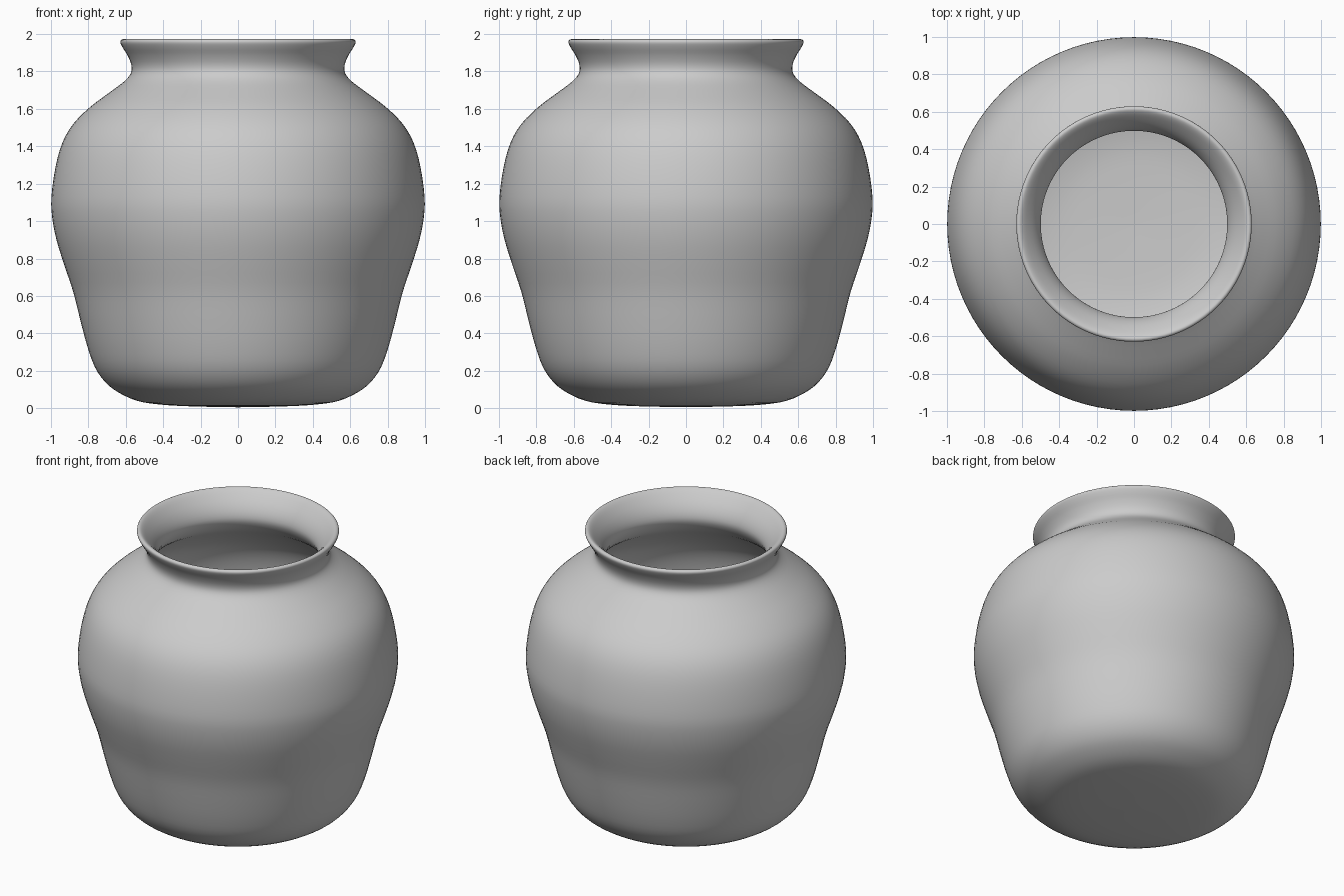
import bpy, bmesh, math
from mathutils import Vector

if "Cube" in bpy.data.objects:
    bpy.data.objects.remove(bpy.data.objects["Cube"])

SEGMENTS = 96

# Outer silhouette from bottom centre to lip (radius, height)
outer = [(0, 0.005), (0.25, 0.01), (0.42, 0.02), (0.54, 0.04), (0.64, 0.085),
         (0.71, 0.14), (0.765, 0.22), (0.805, 0.33), (0.84, 0.46), (0.88, 0.62),
         (0.93, 0.77), (0.97, 0.90), (0.993, 1.02), (0.997, 1.13), (0.975, 1.29),
         (0.938, 1.42), (0.88, 1.52), (0.79, 1.61), (0.69, 1.685), (0.61, 1.745),
         (0.573, 1.79), (0.57, 1.835), (0.59, 1.885), (0.615, 1.925), (0.629, 1.955)]
# Rounded lip, thin neck and hollow inside down to the floor
inner = [(0.622, 1.97), (0.605, 1.97), (0.575, 1.945), (0.53, 1.89), (0.502, 1.83),
         (0.503, 1.775), (0.55, 1.705), (0.65, 1.63), (0.74, 1.56), (0.83, 1.475),
         (0.88, 1.39), (0.912, 1.28), (0.932, 1.13), (0.928, 1.02), (0.905, 0.91),
         (0.865, 0.78), (0.815, 0.63), (0.775, 0.47), (0.74, 0.34), (0.70, 0.24),
         (0.65, 0.17), (0.58, 0.12), (0.42, 0.085), (0.25, 0.075), (0, 0.07)]


def smooth_path(points, steps=3):
    """Catmull-Rom curve through the profile points."""
    p = [Vector(q) for q in points]
    p = [p[0]] + p + [p[-1]]
    path = []
    for a, b, c, d in zip(p, p[1:], p[2:], p[3:]):
        for i in range(steps):
            t = i / steps
            path.append(0.5 * (2 * b + (c - a) * t + (2 * a - 5 * b + 4 * c - d) * t * t
                               + (3 * b - a - 3 * c + d) * t ** 3))
    path.append(p[-1])
    return path


# Turn the profile around the vertical axis
bm = bmesh.new()
verts = [bm.verts.new((max(q.x, 0), 0, q.y)) for q in smooth_path(outer + inner)]
edges = [bm.edges.new(pair) for pair in zip(verts, verts[1:])]
bmesh.ops.spin(bm, geom=verts + edges, cent=(0, 0, 0), axis=(0, 0, 1),
               angle=math.tau, steps=SEGMENTS, use_duplicate=False)
bmesh.ops.remove_doubles(bm, verts=bm.verts[:], dist=0.0005)
bmesh.ops.recalc_face_normals(bm, faces=bm.faces[:])
for face in bm.faces:
    face.smooth = True

mesh = bpy.data.meshes.new("vase")
bm.to_mesh(mesh)
bm.free()
vase = bpy.data.objects.new("vase", mesh)
bpy.context.collection.objects.link(vase)

# Plain grey clay
clay = bpy.data.materials.new("grey clay")
clay.diffuse_color = (0.6, 0.6, 0.6, 1)
clay.use_nodes = True
clay.node_tree.nodes["Principled BSDF"].inputs["Base Color"].default_value = clay.diffuse_color
mesh.materials.append(clay)
